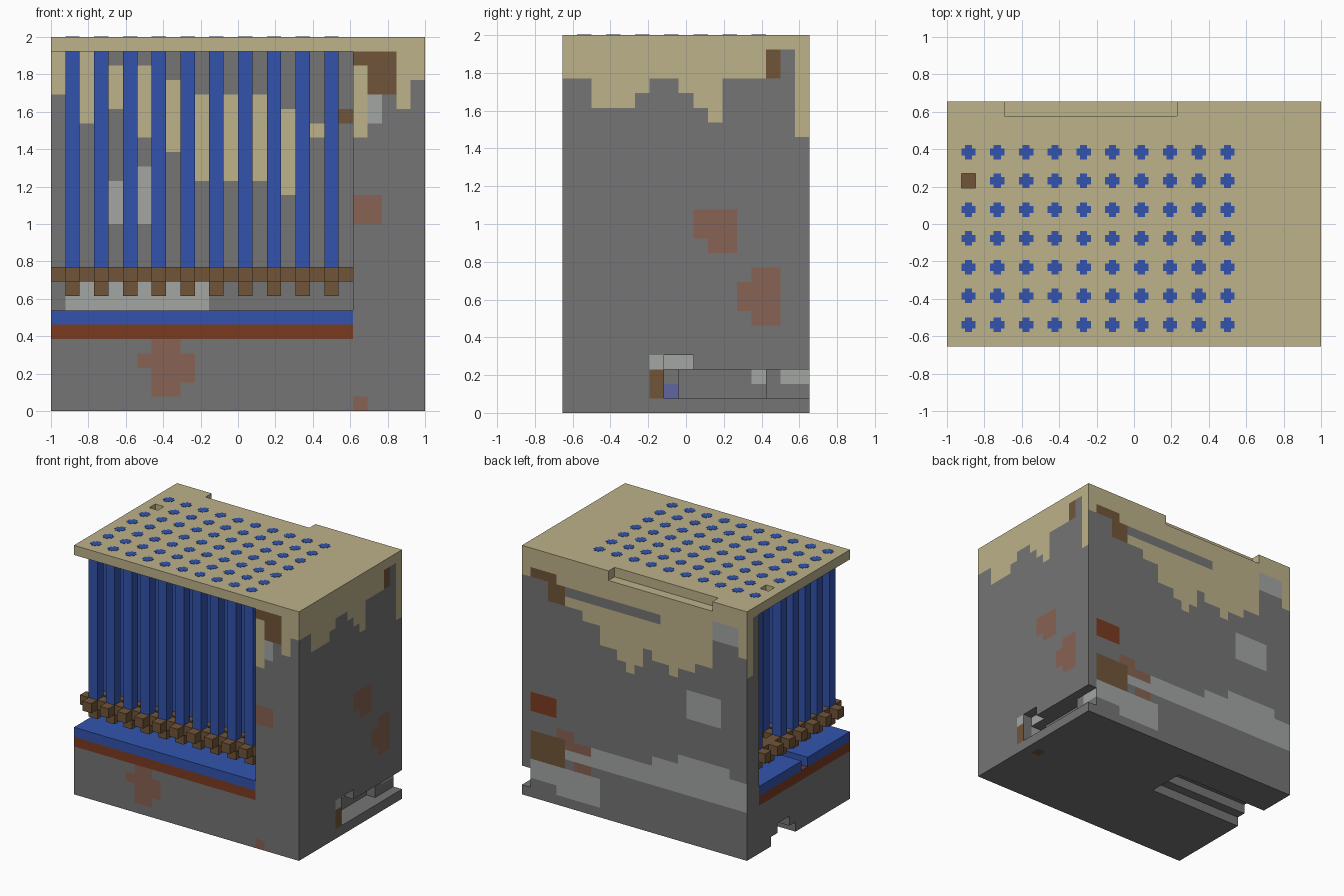
import bpy
import bmesh
from mathutils import Vector

default_cube = bpy.data.objects.get("Cube")
if default_cube:
    bpy.data.objects.remove(default_cube, do_unlink=True)

# Grid of equal cells: width, depth, height
WIDE, DEEP, TALL = 26, 17, 26
CELL = 2 / WIDE
WALL_X, WALL_Y = 21, 15      # where the side wall and back wall begin
FLOOR, LID = 5, 25           # bottom of the floor layers, bottom of the lid


def place(i, j, k):
    return Vector(((i - WIDE / 2) * CELL, (j - DEEP / 2) * CELL, k * CELL))


# Colours
def linear(value):
    value /= 255
    return value / 12.92 if value < 0.04 else ((value + 0.055) / 1.055) ** 2.4


def make_material(name, *rgb):
    colour = [linear(c) for c in rgb] + [1]
    mat = bpy.data.materials.new(name)
    mat.use_nodes = True
    mat.diffuse_color = colour
    shader = mat.node_tree.nodes["Principled BSDF"]
    shader.inputs["Base Color"].default_value = colour
    shader.inputs["Roughness"].default_value = 0.9
    return mat


MATERIALS = {
    "grey": make_material("concrete grey", 117, 117, 117),
    "sand": make_material("sand", 189, 178, 138),
    "blue": make_material("blue", 50, 84, 174),
    "brown": make_material("brown", 113, 85, 57),
    "rust": make_material("dark rust", 124, 59, 32),
    "faded": make_material("faded rust", 135, 98, 83),
    "light": make_material("light grey", 163, 166, 164),
    "violet": make_material("dull violet", 97, 102, 160),
}
ORDER = list(MATERIALS)


def finish(name, bm, colours):
    mesh = bpy.data.meshes.new(name)
    bm.to_mesh(mesh)
    bm.free()
    for colour in colours:
        mesh.materials.append(MATERIALS[colour])
    obj = bpy.data.objects.new(name, mesh)
    bpy.context.collection.objects.link(obj)
    return obj


def add_box(bm, low, high):
    start, end = place(*low), place(*high)
    verts = bmesh.ops.create_cube(bm, size=1)["verts"]
    bmesh.ops.scale(bm, vec=end - start, verts=verts)
    bmesh.ops.translate(bm, vec=(start + end) / 2, verts=verts)
    return verts


def boxes(name, colour, spans):
    bm = bmesh.new()
    for low, high in spans:
        add_box(bm, low, high)
    return finish(name, bm, [colour])


# Rod positions, with one rod missing
MISSING = (1, 11)
RODS = [(i, j) for i in range(1, WALL_X, 2) for j in range(1, WALL_Y, 2)]
STANDING = [rod for rod in RODS if rod != MISSING]

# Hollows cut from the block: low corner, high corner
HOLLOWS = [
    ((0, 0, FLOOR), (WALL_X, WALL_Y, LID)),     # rod chamber
    ((4, 16, LID), (16, DEEP, TALL)),           # notch in the lid
    ((25, 7, 1), (WIDE, DEEP, 3)),              # side channel
    ((24, 7, 1), (WIDE, 14, 3)),
    ((23, 7, 1), (WIDE, 8, 3)),
    ((25, 7, 3), (WIDE, 9, 4)),
    ((0, 9, 0), (11, 13, 1)),                   # groove underneath
    ((0, 10, 1), (11, 12, 2)),
    ((*MISSING, LID), (2, 12, TALL)),           # empty rod hole
]


def solid(cell):
    inside = all(0 <= c < n for c, n in zip(cell, (WIDE, DEEP, TALL)))
    return inside and not any(
        all(a <= c < b for a, c, b in zip(low, cell, high)) for low, high in HOLLOWS)


# Lowest sand-coloured cell in each column of a face
SIDE_DRIP = [23, 23, 21, 21, 21, 22, 23, 23, 22, 21, 20, 23, 23, 23, 25, 25, 19]
BACK_DRIP = [21, 22, 22, 22, 19, 19, 18, 18, 17, 18, 18, 19, 17,
             16, 17, 18, 18, 20, 20, 21, 21, 21, 24, 24, 24, 23]
FRONT_DRIP = dict(zip(range(WALL_X, WIDE), (19, 22, 22, 21, 23)))
INNER_DRIP = [22, 21, 20, 21, 21, 20, 19, 19, 18, 17, 16,
              16, 16, 16, 16, 15, 15, 17, 19, 24, 24]
INNER_TOP = [25, 25, 25, 24, 24, 24, 24, 24, 23, 23, 22,
             22, 22, 22, 22, 22, 21, 20, 20, 20, 20]

# Stains: colour, first and last column, first and last row
FRONT_STAINS = [
    ("faded", 7, 8, 1, 4), ("faded", 6, 9, 3, 3), ("faded", 9, 9, 2, 2),
    ("faded", 21, 21, 0, 0), ("faded", 21, 22, 13, 14),
    ("brown", 21, 23, 24, 24), ("brown", 22, 23, 22, 23), ("light", 22, 22, 20, 21),
]
INNER_STAINS = [
    ("light", 4, 4, 13, 15), ("light", 5, 6, 13, 16),
    ("light", 1, 10, 7, 8), ("brown", 20, 20, 20, 20),
]
SIDE_STAINS = [
    ("faded", 9, 11, 12, 13), ("faded", 10, 11, 11, 11),
    ("faded", 13, 14, 6, 9), ("faded", 12, 12, 7, 8),
    ("brown", 14, 14, 23, 24), ("brown", 6, 6, 1, 2), ("violet", 7, 7, 1, 1),
    ("light", 6, 8, 3, 3), ("light", 13, 13, 2, 2), ("light", 15, 16, 2, 2),
]
BACK_STAINS = [
    ("brown", 22, 24, 23, 23), ("brown", 21, 22, 21, 22), ("grey", 10, 20, 22, 22),
    ("light", 1, 3, 22, 23), ("rust", 22, 24, 9, 10),
    ("light", 0, 20, 5, 6), ("light", 0, 10, 7, 7), ("light", 2, 7, 8, 8),
    ("light", 17, 24, 2, 3), ("light", 17, 21, 1, 1), ("light", 3, 6, 13, 15),
    ("brown", 21, 24, 4, 6), ("faded", 20, 21, 7, 7),
    ("faded", 18, 20, 6, 6), ("faded", 18, 19, 4, 4),
]


def stained(stains, column, row, base):
    for colour, left, right, bottom, top in stains:
        if left <= column <= right and bottom <= row <= top:
            base = colour
    return base


def paint(cell, axis, sign):
    i, j, k = cell
    if axis == 2:
        if (i, j) == (24, 7) and k == 0:
            return "brown"
        return "sand" if k >= LID - 1 else "grey"
    if k >= LID:
        return "sand"
    if axis == 0:
        base = "sand" if k >= SIDE_DRIP[j] else "grey"
        return stained(SIDE_STAINS, j, k, base) if sign > 0 else base
    if sign > 0:
        return stained(BACK_STAINS, i, k, "sand" if k >= BACK_DRIP[i] else "grey")
    if j >= WALL_Y and i < WALL_X:
        dripped = INNER_DRIP[i] <= k < INNER_TOP[i]
        return stained(INNER_STAINS, i, k, "sand" if dripped else "grey")
    return stained(FRONT_STAINS, i, k, "sand" if k >= FRONT_DRIP.get(i, LID) else "grey")


# Weathered block: every exposed cell side becomes one painted face
bm = bmesh.new()
corners = {}


def corner(point):
    if point not in corners:
        corners[point] = bm.verts.new(place(*point))
    return corners[point]


for cell in [(i, j, k) for i in range(WIDE) for j in range(DEEP) for k in range(TALL)]:
    if not solid(cell):
        continue
    for axis in range(3):
        for sign in (-1, 1):
            neighbour = list(cell)
            neighbour[axis] += sign
            if solid(neighbour):
                continue
            loop = []
            for u, v in ((0, 0), (1, 0), (1, 1), (0, 1))[::sign]:
                point = list(cell)
                point[axis] += sign > 0
                point[(axis + 1) % 3] += u
                point[(axis + 2) % 3] += v
                loop.append(corner(tuple(point)))
            face = bm.faces.new(loop)
            face.material_index = ORDER.index(paint(cell, axis, sign))
finish("weathered_block", bm, ORDER)

# Chamber floor: rust layer under a blue slab with a short groove
boxes("rust_layer", "rust", [((0, 0, FLOOR), (WALL_X, WALL_Y, FLOOR + 1))])
boxes("blue_slab", "blue", [
    ((0, 0, FLOOR + 1), (WALL_X, 7, FLOOR + 2)),
    ((0, 8, FLOOR + 1), (WALL_X, WALL_Y, FLOOR + 2)),
    ((4, 7, FLOOR + 1), (WALL_X, 8, FLOOR + 2)),
])

# Brown lattice joining the rod ends, with a stub below each rod
lattice = [((0, j, 9), (WALL_X, j + 1, 10)) for j in range(1, WALL_Y, 2)]
lattice += [((i, j, 9), (i + 1, j + 1, 10))
            for i in range(1, WALL_X, 2) for j in range(0, WALL_Y, 2)]
boxes("rod_lattice", "brown", lattice)
boxes("rod_stubs", "brown", [((i, j, 8), (i + 1, j + 1, 9)) for i, j in RODS])

# Blue rods
boxes("rods", "blue", [((i, j, 10), (i + 1, j + 1, LID)) for i, j in STANDING])

# Rod caps: thin plates with cut corners on the lid
bm = bmesh.new()
for i, j in STANDING:
    add_box(bm, (i, j, TALL - 0.02), (i + 1, j + 1, TALL + 0.03))
upright = [e for e in bm.edges if abs(e.verts[0].co.z - e.verts[1].co.z) > 0.001]
bmesh.ops.bevel(bm, geom=upright, offset=CELL * 0.25, segments=2, affect='EDGES')
finish("rod_caps", bm, ["blue"])
